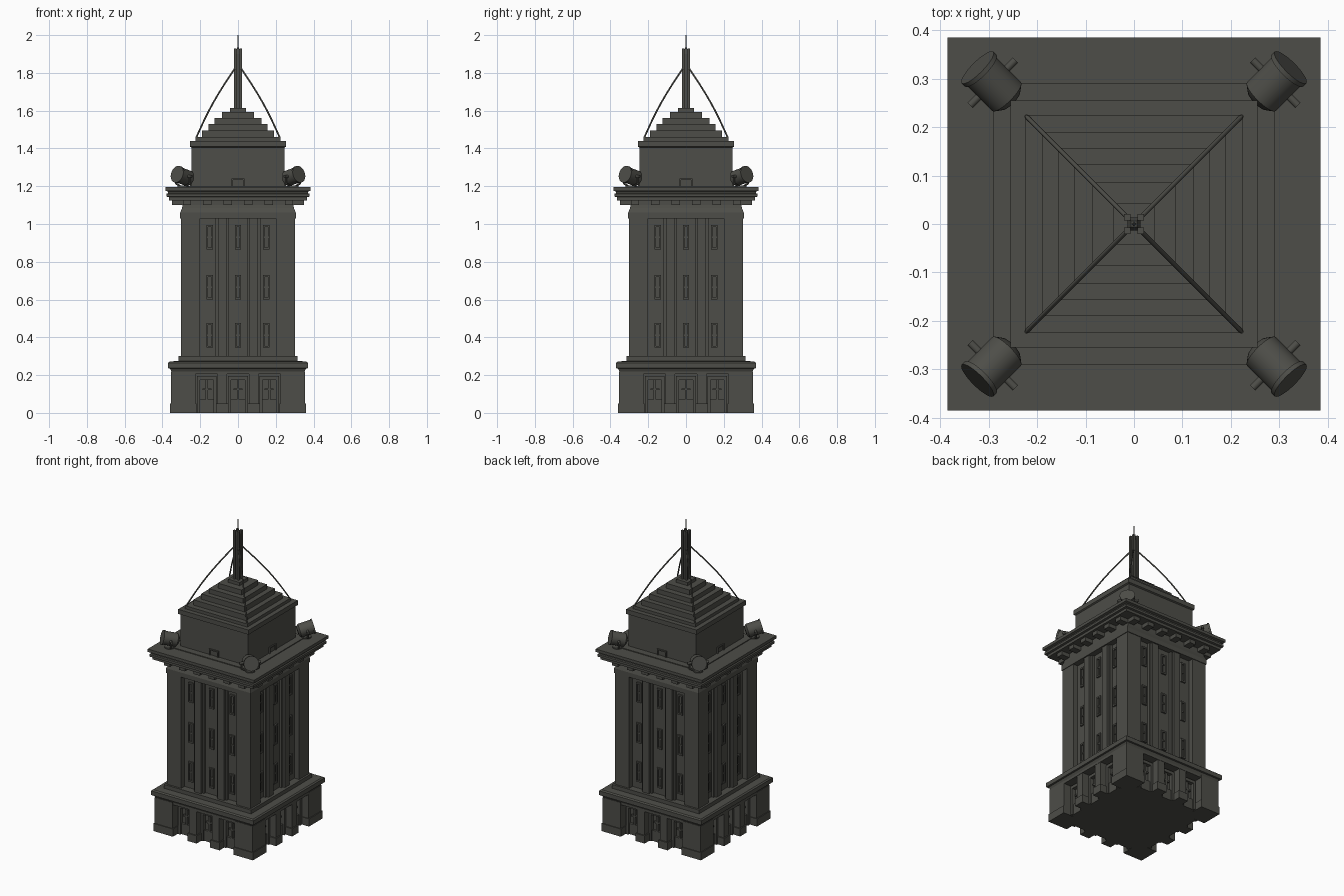
import bpy, bmesh, math
from mathutils import Matrix, Vector

if "Cube" in bpy.data.objects:
    bpy.data.objects.remove(bpy.data.objects["Cube"])

stone = bpy.data.materials.new("dark_grey_stone")
stone.diffuse_color = (0.075, 0.075, 0.065, 1)
stone.use_nodes = True
stone.node_tree.nodes["Principled BSDF"].inputs["Base Color"].default_value = stone.diffuse_color


def finish(name, bm, smooth=False):
    me = bpy.data.meshes.new(name)
    bm.to_mesh(me)
    bm.free()
    me.materials.append(stone)
    ob = bpy.data.objects.new(name, me)
    bpy.context.collection.objects.link(ob)
    if smooth:
        bpy.ops.object.select_all(action='DESELECT')
        ob.select_set(True)
        bpy.context.view_layer.objects.active = ob
        bpy.ops.object.shade_smooth_by_angle(angle=math.radians(40))
    return ob


def boxes(name, items, turns=1):
    """Boxes given as (x0, x1, y0, y1, z0, z1), repeated around the z axis."""
    bm = bmesh.new()
    for k in range(turns):
        rot = Matrix.Rotation(k * math.pi / 2, 4, 'Z')
        for x0, x1, y0, y1, z0, z1 in items:
            m = Matrix.Translation(((x0 + x1) / 2, (y0 + y1) / 2, (z0 + z1) / 2))
            s = Matrix.Diagonal((x1 - x0, y1 - y0, z1 - z0, 1))
            bmesh.ops.create_cube(bm, size=1, matrix=rot @ m @ s)
    return finish(name, bm)


def square_loft(name, profile):
    """Square tower skin from a (half width, height) profile."""
    bm = bmesh.new()
    rings = [[bm.verts.new((sx * w, sy * w, z)) for sx, sy in ((-1, -1), (1, -1), (1, 1), (-1, 1))]
             for w, z in profile]
    for a, b in zip(rings, rings[1:]):
        for i in range(4):
            j = (i + 1) % 4
            bm.faces.new((a[i], a[j], b[j], b[i]))
    bm.faces.new(rings[0][::-1])
    bm.faces.new(rings[-1])
    return finish(name, bm)


def tube(bm, a, b, r, n=8, r2=None):
    a, b = Vector(a), Vector(b)
    d = b - a
    m = Matrix.Translation((a + b) / 2) @ d.to_track_quat('Z', 'Y').to_matrix().to_4x4()
    bmesh.ops.create_cone(bm, cap_ends=True, segments=n, radius1=r,
                          radius2=r if r2 is None else r2, depth=d.length, matrix=m)


# Base: recessed core, corner blocks, piers and cornice
square_loft("base_core", [(0.285, 0), (0.285, 0.21)])
boxes("base_corner", [(-0.355, -0.225, -0.355, -0.225, 0.05, 0.22),
                      (-0.36, -0.22, -0.36, -0.22, 0, 0.05)], 4)
piers = []
for x in (-0.083, 0.083):
    piers += [(x - 0.026, x + 0.026, -0.35, -0.28, 0.05, 0.22),
              (x - 0.034, x + 0.034, -0.358, -0.28, 0, 0.05)]
boxes("base_pier", piers, 4)
square_loft("base_cornice", [(0.352, 0.205), (0.352, 0.22), (0.36, 0.235), (0.37, 0.237),
                             (0.37, 0.265), (0.362, 0.272), (0.315, 0.275), (0.315, 0.3)])

# Ground floor doors and frames
doors = []
for x in (-0.165, 0, 0.165):
    doors += [(x - 0.052, x - 0.036, -0.31, -0.28, 0, 0.19),
              (x + 0.036, x + 0.052, -0.31, -0.28, 0, 0.19),
              (x - 0.052, x + 0.052, -0.31, -0.28, 0.175, 0.195),
              (x - 0.036, x + 0.036, -0.30, -0.28, 0.0, 0.07),
              (x - 0.024, x + 0.024, -0.30, -0.28, 0.12, 0.13),
              (x - 0.006, x + 0.006, -0.30, -0.28, 0.07, 0.175)]
boxes("door_frame", doors, 4)

# Shaft: recessed core, corner piers, stepped inner piers
square_loft("shaft_core", [(0.268, 0.29), (0.268, 1.04)])
boxes("shaft_corner", [(-0.302, -0.2, -0.302, -0.2, 0.29, 1.04)], 4)
ribs = []
for x in (-0.083, 0.083):
    ribs += [(x - 0.036, x + 0.036, -0.284, -0.26, 0.29, 1.04),
             (x - 0.024, x + 0.024, -0.298, -0.26, 0.29, 1.04)]
boxes("shaft_pier", ribs, 4)

# Tall narrow windows with frames
windows = []
for x in (-0.15, 0, 0.15):
    for z in (0.41, 0.665, 0.93):
        windows += [(x - 0.017, x - 0.009, -0.278, -0.26, z - 0.065, z + 0.065),
                    (x + 0.009, x + 0.017, -0.278, -0.26, z - 0.065, z + 0.065),
                    (x - 0.017, x + 0.017, -0.278, -0.26, z + 0.055, z + 0.065),
                    (x - 0.017, x + 0.017, -0.278, -0.26, z - 0.065, z - 0.055),
                    (x - 0.017, x + 0.017, -0.274, -0.26, z - 0.004, z + 0.004)]
boxes("window_frame", windows, 4)

# Shaft capital and gallery
square_loft("shaft_capital", [(0.306, 1.03), (0.306, 1.06), (0.296, 1.085), (0.293, 1.1), (0.293, 1.14)])
square_loft("gallery", [(0.365, 1.125), (0.365, 1.142), (0.378, 1.145), (0.378, 1.16),
                        (0.37, 1.163), (0.37, 1.172), (0.385, 1.176), (0.385, 1.195)])
boxes("gallery_bracket", [(x - 0.022, x + 0.022, -0.35, -0.28, 1.1, 1.13)
                          for x in (-0.27, -0.162, -0.054, 0.054, 0.162, 0.27)], 4)
square_loft("gallery_curb", [(0.29, 1.19), (0.29, 1.2)])

# Upper block with small doorways
square_loft("upper_block", [(0.246, 1.19), (0.246, 1.405), (0.255, 1.41), (0.255, 1.44)])
boxes("upper_doorway", [(-0.034, -0.026, -0.254, -0.24, 1.19, 1.24),
                        (0.026, 0.034, -0.254, -0.24, 1.19, 1.24),
                        (-0.034, 0.034, -0.254, -0.24, 1.232, 1.24)], 4)

# Stepped pyramid roof
steps = [(0.225, 1.46), (0.19, 1.495), (0.157, 1.53), (0.124, 1.56), (0.086, 1.592), (0.042, 1.613)]
profile, z = [], 1.435
for w, top in steps:
    profile += [(w, z), (w, top)]
    z = top
square_loft("stepped_roof", profile)

# Mast: core with four corner posts and a needle tip
square_loft("mast_core", [(0.013, 1.6), (0.013, 1.9), (0.006, 1.93)])
boxes("mast_post", [(-0.021, -0.007, -0.021, -0.007, 1.6, 1.93)], 4)
bm = bmesh.new()
tube(bm, (0, 0, 1.9), (0, 0, 2.0), 0.005, 8, 0.002)
finish("mast_needle", bm, True)

# Guy cables, slightly bowed, with anchors
for sx in (-1, 1):
    for sy in (-1, 1):
        cu = bpy.data.curves.new("guy_cable", 'CURVE')
        cu.dimensions = '3D'
        cu.bevel_depth = 0.0045
        cu.bevel_resolution = 1
        sp = cu.splines.new('POLY')
        sp.points.add(8)
        for i, p in enumerate(sp.points):
            t = i / 8
            r = 0.222 * (1 - t) + 0.012 * t + 0.014 * math.sin(math.pi * t)
            p.co = (sx * r, sy * r, 1.455 + 0.375 * t, 1)
        cu.materials.append(stone)
        bpy.context.collection.objects.link(bpy.data.objects.new("guy_cable", cu))

# Corner searchlights pointing outward and up
for k in range(4):
    bm = bmesh.new()
    tilt = math.radians(15)
    axis = Vector((math.cos(tilt), 0, math.sin(tilt)))
    c = Vector((0, 0, 1.252))
    tube(bm, c - axis * 0.042, c + axis * 0.044, 0.042, 24)
    tube(bm, c - axis * 0.055, c - axis * 0.042, 0.026, 24, 0.042)
    tube(bm, c + axis * 0.036, c + axis * 0.046, 0.046, 24)
    tube(bm, (0, 0, 1.19), (0, 0, 1.203), 0.03, 16)
    for s in (-1, 1):
        tube(bm, (0, s * 0.02, 1.2), (0, s * 0.053, 1.215), 0.006)
        tube(bm, (0, s * 0.053, 1.213), (0, s * 0.053, 1.257), 0.006)
        tube(bm, (0, s * 0.04, 1.252), (0, s * 0.066, 1.252), 0.008, 10)
    rot = Matrix.Rotation(math.pi / 4 + k * math.pi / 2, 4, 'Z')
    bm.transform(rot @ Matrix.Translation((0.412, 0, 0)))
    finish("searchlight", bm, True)
